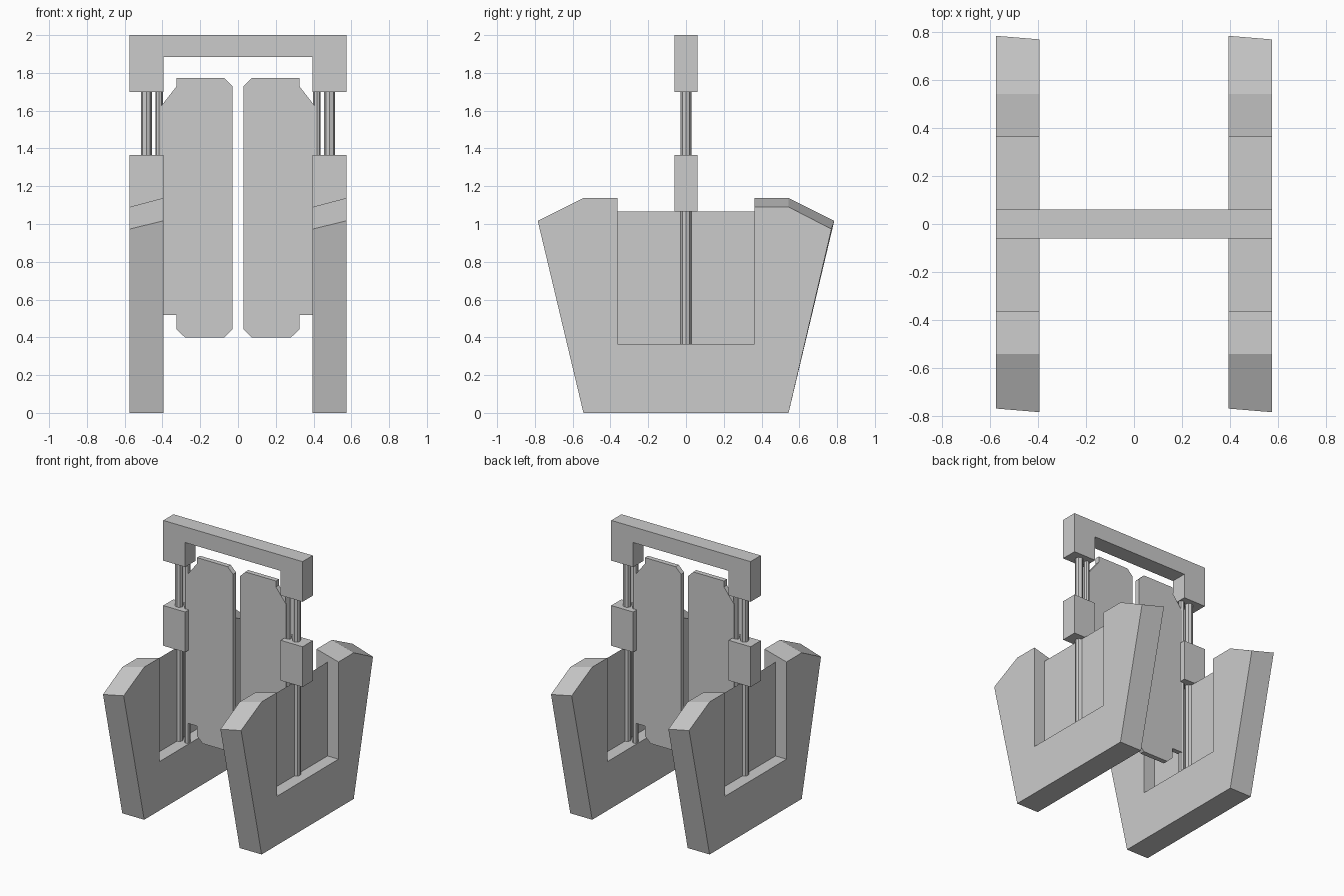
import bpy, bmesh, math

if "Cube" in bpy.data.objects:
    bpy.data.objects.remove(bpy.data.objects["Cube"])


def loft(name, ring_a, ring_b):
    """Closed solid between two matching outlines."""
    bm = bmesh.new()
    a = [bm.verts.new(p) for p in ring_a]
    b = [bm.verts.new(p) for p in ring_b]
    bm.faces.new(a)
    bm.faces.new(b[::-1])
    n = len(a)
    for i in range(n):
        j = (i + 1) % n
        bm.faces.new((a[j], a[i], b[i], b[j]))
    bmesh.ops.recalc_face_normals(bm, faces=bm.faces[:])
    me = bpy.data.meshes.new(name)
    bm.to_mesh(me)
    bm.free()
    ob = bpy.data.objects.new(name, me)
    bpy.context.collection.objects.link(ob)
    return ob


def extrude_y(name, outline, half):
    """Extrude an (x, z) outline along y."""
    return loft(name, [(x, -half, z) for x, z in outline],
                [(x, half, z) for x, z in outline])


def rod(name, x, r, z0, z1, sides=8):
    ring = [(x + r * math.cos(2 * math.pi * i / sides),
             r * math.sin(2 * math.pi * i / sides)) for i in range(sides)]
    return loft(name, [(px, py, z0) for px, py in ring],
                [(px, py, z1) for px, py in ring])


IN, OUT = 0.394, 0.575      # x extent of the side parts
MID = (IN + OUT) / 2
FLOOR, BLOCK0, BLOCK1, LEG = 0.365, 1.065, 1.365, 1.70

# U-shaped side plate outlines (y, z); the top edge is skewed across the width
low = [(-0.77, 0.973), (-0.543, 1.09), (-0.363, 1.09)]
high = [(-0.785, 1.017), (-0.543, 1.138), (-0.363, 1.138)]


def u_outline(x, front, back):
    pts = [(-0.543, 0)] + front + [(-0.363, FLOOR), (0.363, FLOOR)]
    pts += [(-y, z) for y, z in reversed(back)] + [(0.543, 0)]
    return [(x, y, z) for y, z in pts]


# Door outline (x, z) for the right-hand side
door = [(0.028, 0.443), (0.073, 0.398), (0.279, 0.398), (0.326, 0.443),
        (0.326, 0.517), (0.41, 0.517), (0.41, 1.62), (0.326, 1.728),
        (0.326, 1.773), (0.073, 1.773), (0.028, 1.728)]

for side, s in (("left", -1), ("right", 1)):
    x0, x1 = sorted((s * IN, s * OUT))

    # Side plate
    loft(side + "_side_plate", u_outline(x0, low, high), u_outline(x1, high, low))

    # Thin sheet filling the notch
    me = bpy.data.meshes.new(side + "_notch_panel")
    me.from_pydata([(s * MID, -0.363, FLOOR), (s * MID, 0.363, FLOOR),
                    (s * MID, 0.363, BLOCK0), (s * MID, -0.363, BLOCK0)],
                   [], [(0, 1, 2, 3)])
    bpy.context.collection.objects.link(
        bpy.data.objects.new(side + "_notch_panel", me))

    # Mounting block
    extrude_y(side + "_block", [(x0, BLOCK0), (x1, BLOCK0),
                                (x1, BLOCK1), (x0, BLOCK1)], 0.06)

    # Support rods and thin hinge pins, below and above the block
    for level, z0, z1 in (("lower", FLOOR, BLOCK0), ("upper", BLOCK1, LEG)):
        rod(f"{side}_{level}_rod", s * MID, 0.028, z0, z1)
        rod(f"{side}_{level}_hinge_pin", s * 0.418, 0.02, z0, z1)

    # Swing door
    extrude_y(side + "_door", [(s * x, z) for x, z in door], 0.018)

# Top frame
extrude_y("top_frame", [(-OUT, LEG), (-IN, LEG), (-IN, 1.883), (IN, 1.883),
                        (IN, LEG), (OUT, LEG), (OUT, 2.0), (-OUT, 2.0)], 0.06)
